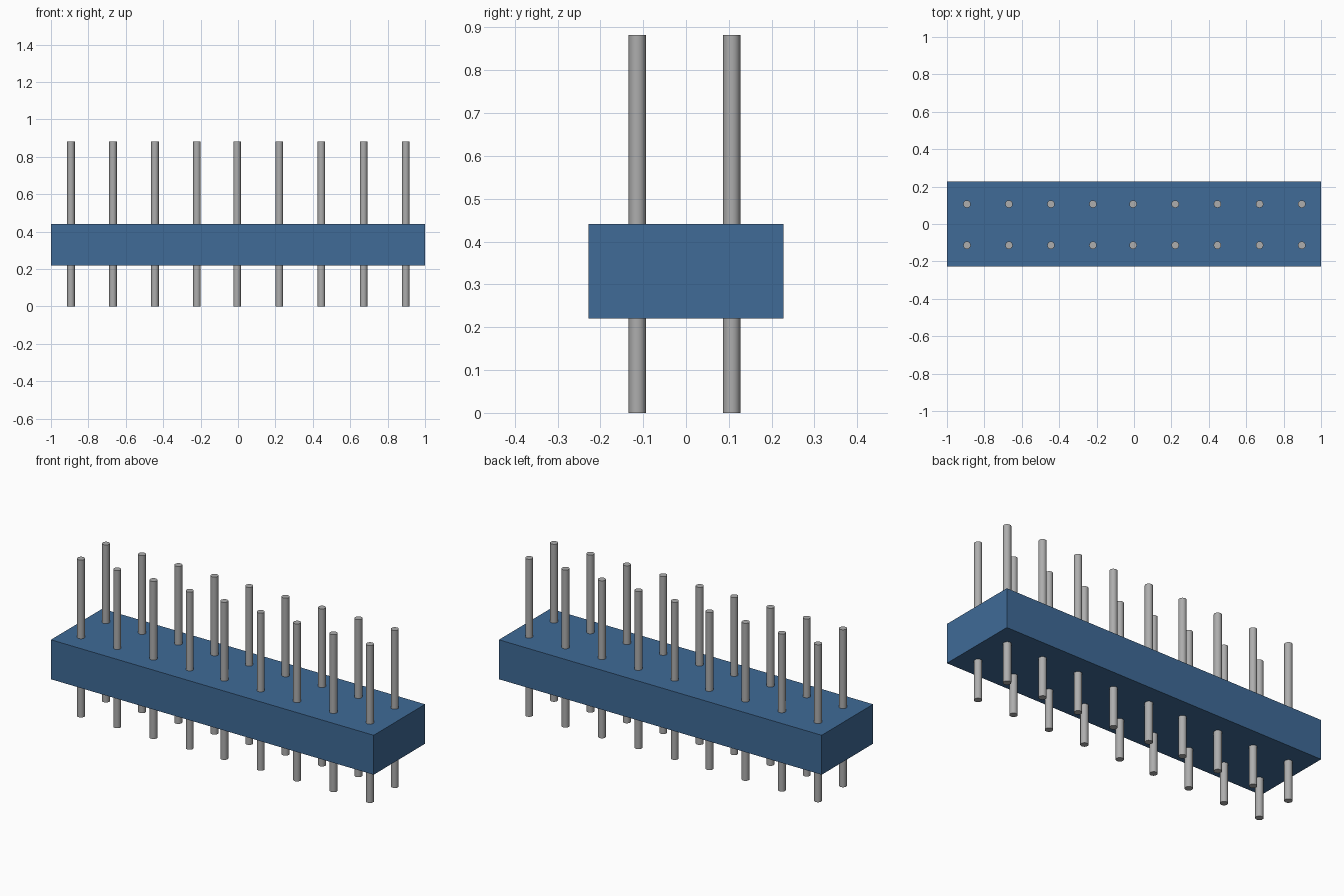
import bpy
import math

cube = bpy.data.objects.get("Cube")
if cube:
    bpy.data.objects.remove(cube, do_unlink=True)


def make_material(name, color, metallic=0.0):
    mat = bpy.data.materials.new(name)
    mat.use_nodes = True
    mat.diffuse_color = color
    mat.node_tree.nodes["Principled BSDF"].inputs["Base Color"].default_value = color
    return mat


blue = make_material("blue plastic", (0.05, 0.145, 0.31, 1))
grey = make_material("grey metal", (0.42, 0.42, 0.42, 1))

# Housing block
Z_LOW, Z_HIGH, TOP = 0.22, 0.441, 0.882
bpy.ops.mesh.primitive_cube_add(size=1, location=(0, 0, (Z_LOW + Z_HIGH) / 2))
housing = bpy.context.object
housing.name = "housing"
housing.scale = (2, 0.455, Z_HIGH - Z_LOW)
bpy.ops.object.transform_apply(location=False, rotation=False, scale=True)
housing.data.materials.append(blue)

# One pin, running right through the housing
bpy.ops.mesh.primitive_cylinder_add(vertices=16, radius=0.0203, depth=TOP,
                                    location=(0, 0, TOP / 2))
pin = bpy.context.object
pin.data.name = "pin"
pin.data.materials.append(grey)
bpy.ops.object.shade_smooth_by_angle(angle=math.radians(40))

# Two rows of nine pins, sharing one mesh
columns = [-0.893 + 0.2245 * i for i in range(4)] + [-0.005 + 0.2255 * i for i in range(5)]
for row, y in (("front", -0.1137), ("back", 0.1066)):
    for i, x in enumerate(columns):
        copy = pin.copy()
        copy.name = f"{row}_pin_{i + 1}"
        copy.location = (x, y, TOP / 2)
        bpy.context.collection.objects.link(copy)
bpy.data.objects.remove(pin, do_unlink=True)
